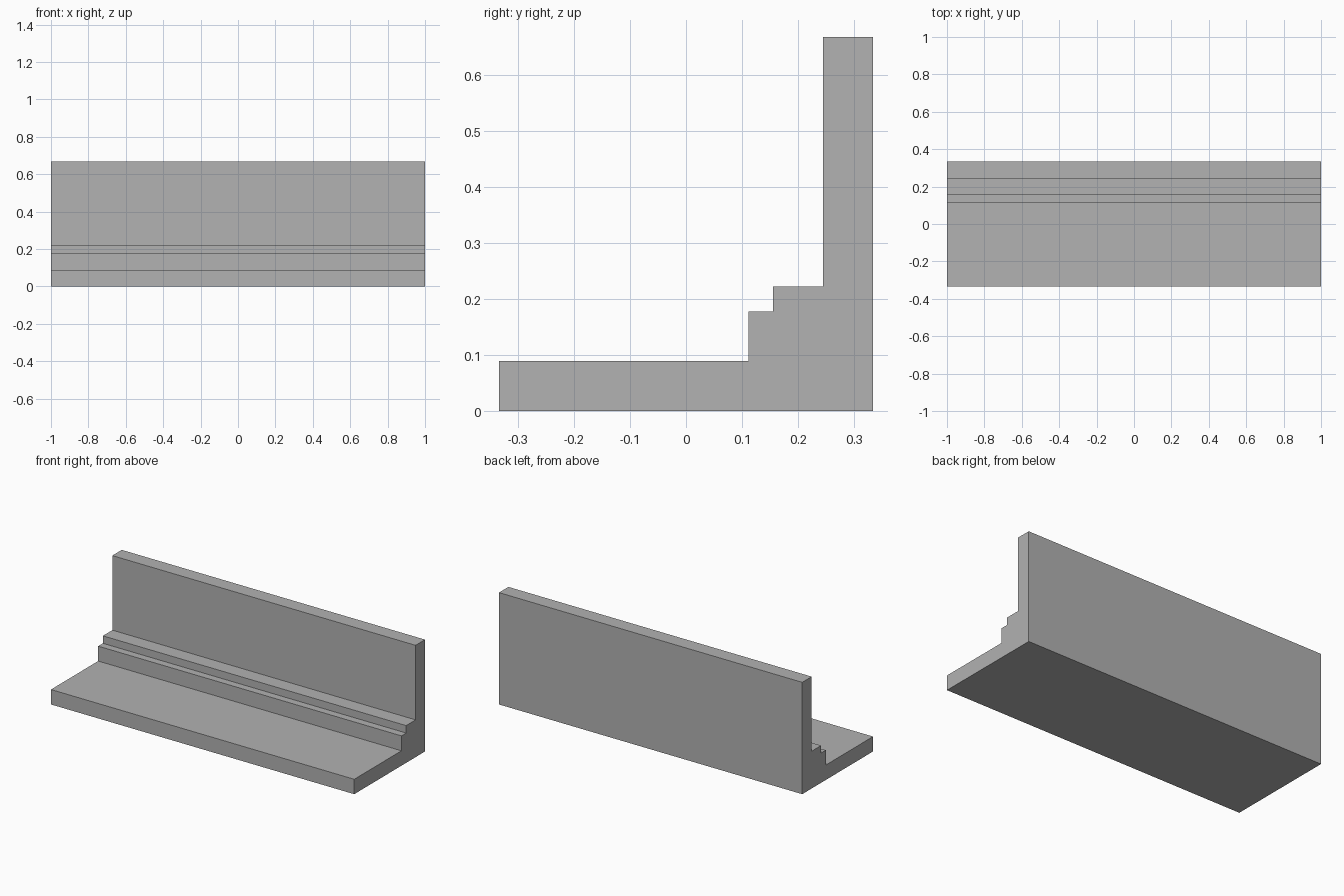
import bpy
import bmesh

cube = bpy.data.objects.get("Cube")
if cube:
    bpy.data.objects.remove(cube, do_unlink=True)

# Plain grey material
grey = bpy.data.materials.new("plain_grey")
grey.use_nodes = True
colour = (0.445, 0.445, 0.445, 1)
grey.diffuse_color = colour
grey.node_tree.nodes["Principled BSDF"].inputs["Base Color"].default_value = colour

# Stepped side profile (y, z), counted in modules of the wall thickness / 2
MODULE = 2 / 45
HALF_LENGTH = 1.0
PROFILE = [(-7.5, 0), (7.5, 0), (7.5, 15), (5.5, 15), (5.5, 5),
           (3.5, 5), (3.5, 4), (2.5, 4), (2.5, 2), (-7.5, 2)]

# Sweep the profile along the full length as one solid
bm = bmesh.new()
end = bm.faces.new([bm.verts.new((-HALF_LENGTH, y * MODULE, z * MODULE))
                    for y, z in PROFILE])
swept = bmesh.ops.extrude_face_region(bm, geom=[end], use_keep_orig=True)
verts = [v for v in swept["geom"] if isinstance(v, bmesh.types.BMVert)]
bmesh.ops.translate(bm, verts=verts, vec=(2 * HALF_LENGTH, 0, 0))
bmesh.ops.recalc_face_normals(bm, faces=bm.faces)

mesh = bpy.data.meshes.new("stepped_wall_and_base")
bm.to_mesh(mesh)
bm.free()
mesh.materials.append(grey)
wall = bpy.data.objects.new("stepped_wall_and_base", mesh)
bpy.context.collection.objects.link(wall)
